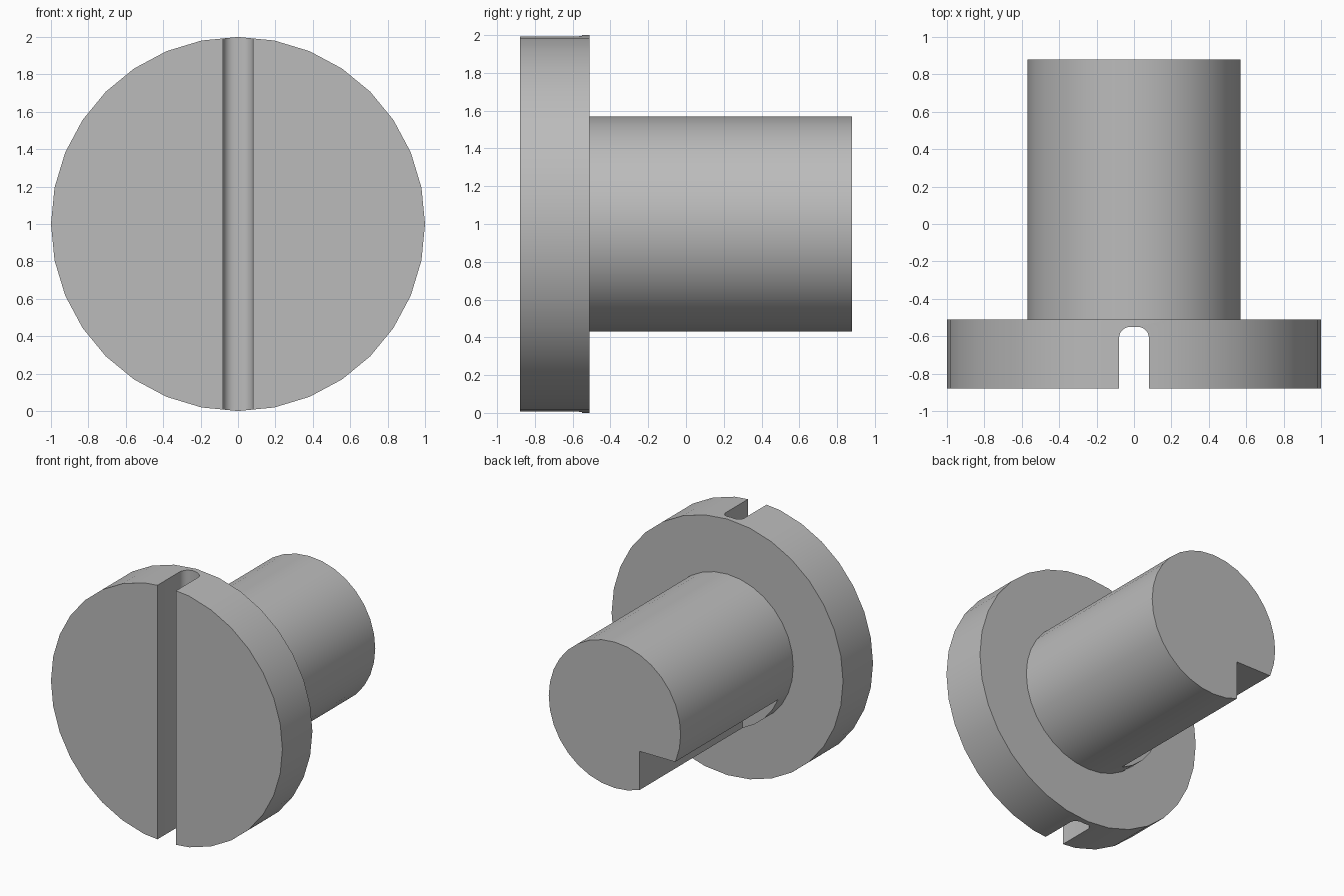
import bpy, bmesh
from math import pi
from mathutils import Matrix, Vector

cube = bpy.data.objects.get("Cube")
if cube:
    bpy.data.objects.remove(cube, do_unlink=True)

SIDES = 32
HEAD_R, SHAFT_R = 1.0, 0.57
FRONT, SHOULDER, BACK = -0.88, -0.51, 0.88
AXIS_Z = 1.0

steel = bpy.data.materials.new("plain grey")
steel.use_nodes = True
GREY = (0.5, 0.5, 0.5, 1)
steel.diffuse_color = GREY
steel.node_tree.nodes["Principled BSDF"].inputs["Base Color"].default_value = GREY


def add_object(name, bm):
    bmesh.ops.recalc_face_normals(bm, faces=bm.faces)
    mesh = bpy.data.meshes.new(name)
    bm.to_mesh(mesh)
    bm.free()
    mesh.materials.append(steel)
    obj = bpy.data.objects.new(name, mesh)
    bpy.context.collection.objects.link(obj)
    return obj


def cylinder_y(name, radius, y0, y1):
    bm = bmesh.new()
    place = Matrix.Translation((0, (y0 + y1) / 2, AXIS_Z)) @ Matrix.Rotation(pi / 2, 4, "X")
    # Turn the ring so corners fall on the x and z axes
    bmesh.ops.create_cone(bm, cap_ends=True, segments=SIDES, radius1=radius,
                          radius2=radius, depth=y1 - y0, matrix=place)
    return add_object(name, bm)


def box(name, low, high, round_y=0):
    low, high = Vector(low), Vector(high)
    bm = bmesh.new()
    bmesh.ops.create_cube(bm, size=1, matrix=Matrix.Translation((low + high) / 2)
                          @ Matrix.Diagonal((*(high - low), 1)))
    if round_y:
        # Round the two long edges on the +y side
        edges = [e for e in bm.edges
                 if all(abs(v.co.y - high.y) < 1e-4 for v in e.verts)
                 and abs(e.verts[0].co.z - e.verts[1].co.z) > 0.1]
        bmesh.ops.bevel(bm, geom=edges, offset=round_y, segments=6,
                        profile=0.5, affect="EDGES")
    return add_object(name, bm)


def cut(target, cutter):
    cutter.hide_render = True
    mod = target.modifiers.new("cut", "BOOLEAN")
    mod.operation = "DIFFERENCE"
    mod.solver = "EXACT"
    mod.object = cutter
    bpy.context.view_layer.objects.active = target
    bpy.ops.object.modifier_apply(modifier=mod.name)
    bpy.data.objects.remove(cutter, do_unlink=True)


def smooth(obj):
    bpy.ops.object.select_all(action="DESELECT")
    obj.select_set(True)
    bpy.context.view_layer.objects.active = obj
    bpy.ops.object.shade_smooth_by_angle(angle=pi / 6)


# Wide disc head with a round-bottomed screwdriver slot
head = cylinder_y("screw_head", HEAD_R, FRONT, SHOULDER)
cut(head, box("slot_cutter", (-0.08, FRONT - 0.2, -0.2), (0.08, -0.55, 2.2), 0.06))

# Shaft with a square keyway that stops short of the head
shaft = cylinder_y("screw_shaft", SHAFT_R, SHOULDER, BACK)
cut(shaft, box("keyway_cutter", (-0.8, -0.39, 0.2), (-0.216, BACK + 0.2, AXIS_Z - 0.226)))

for part in (head, shaft):
    smooth(part)
